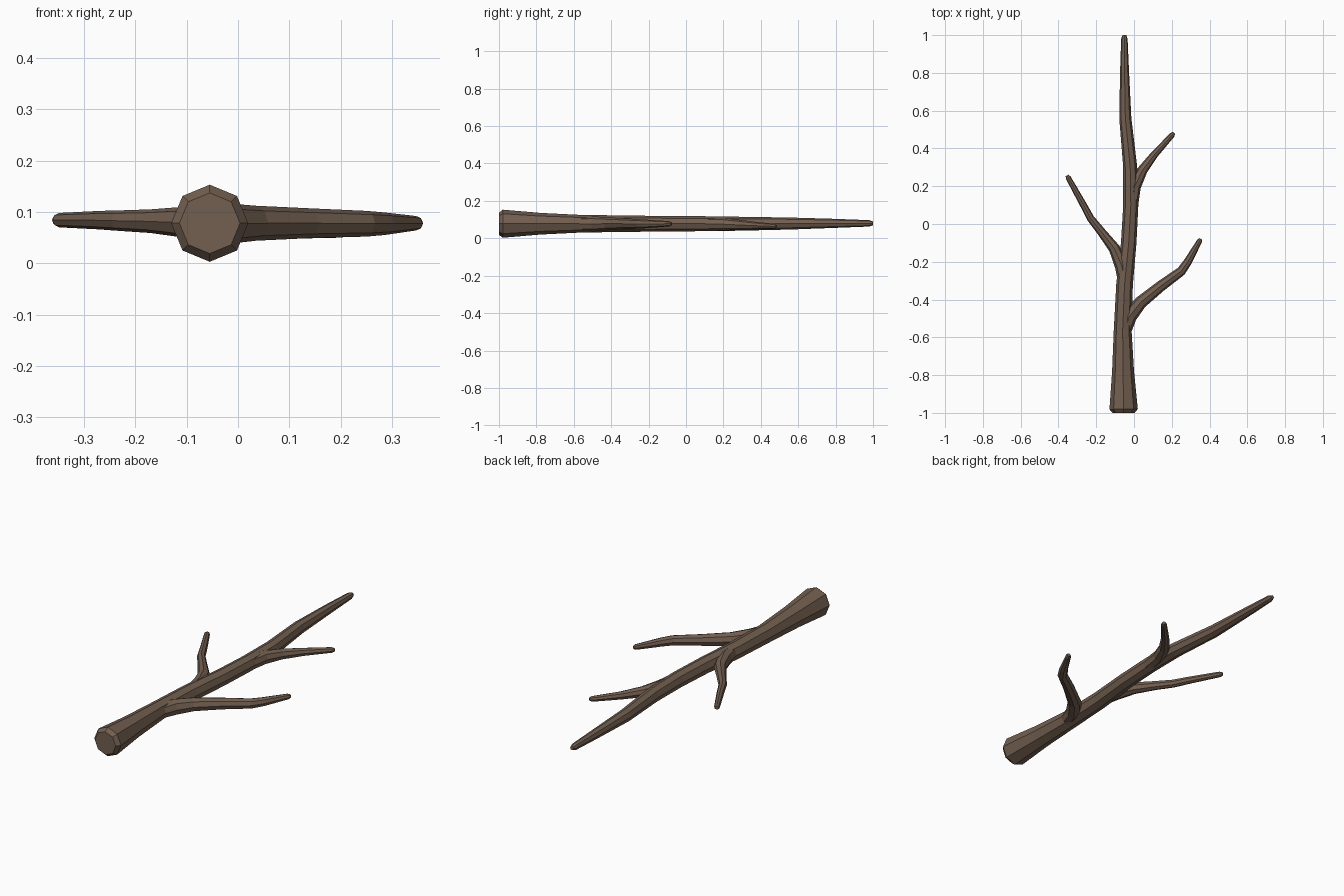
import bpy, bmesh, math
from mathutils import Vector

if "Cube" in bpy.data.objects:
    bpy.data.objects.remove(bpy.data.objects["Cube"])

bark = bpy.data.materials.new("bark")
bark.diffuse_color = (0.17, 0.115, 0.08, 1)
bark.use_nodes = True
bark.node_tree.nodes["Principled BSDF"].inputs["Base Color"].default_value = bark.diffuse_color


def limb(name, stations, sides=8):
    """Faceted tube through (x, y, z, radius) stations with closed ends."""
    bm = bmesh.new()
    pts = [Vector(s[:3]) for s in stations]
    rings = []
    for i, p in enumerate(pts):
        a, b = pts[max(i - 1, 0)], pts[min(i + 1, len(pts) - 1)]
        t = (b - a).normalized()
        side = t.cross(Vector((0, 0, 1))).normalized()
        up = side.cross(t)
        r = stations[i][3]
        rings.append([bm.verts.new(p + r * (math.cos(k * math.tau / sides) * side
                                            + math.sin(k * math.tau / sides) * up))
                      for k in range(sides)])
    for lo, hi in zip(rings, rings[1:]):
        for k in range(sides):
            n = (k + 1) % sides
            bm.faces.new((lo[k], lo[n], hi[n], hi[k]))
    bm.faces.new(rings[0])
    bm.faces.new(rings[-1])
    bmesh.ops.recalc_face_normals(bm, faces=bm.faces)
    me = bpy.data.meshes.new(name)
    bm.to_mesh(me)
    bm.free()
    me.materials.append(bark)
    ob = bpy.data.objects.new(name, me)
    bpy.context.collection.objects.link(ob)
    return ob


# Main stem, thick cut end at the front tapering to the back
stem = limb("main_stem", [
    (-0.055, -1.0, 0.078, 0.059), (-0.055, -0.98, 0.078, 0.075),
    (-0.058, -0.78, 0.078, 0.058), (-0.06, -0.56, 0.078, 0.047),
    (-0.05, -0.32, 0.078, 0.044), (-0.028, -0.10, 0.078, 0.041),
    (-0.017, 0.10, 0.078, 0.040), (-0.020, 0.30, 0.078, 0.037),
    (-0.046, 0.56, 0.079, 0.032), (-0.050, 0.80, 0.080, 0.024),
    (-0.051, 0.98, 0.080, 0.017), (-0.051, 1.0, 0.080, 0.010)])

# Side twigs, each leaving the stem along its grain and bending outward
twigs = [
    limb("lower_right_twig", [
        (-0.055, -0.58, 0.077, 0.036), (-0.025, -0.49, 0.077, 0.040),
        (0.035, -0.415, 0.078, 0.034), (0.14, -0.33, 0.078, 0.029),
        (0.25, -0.25, 0.077, 0.025), (0.285, -0.20, 0.077, 0.022),
        (0.347, -0.09, 0.078, 0.014), (0.353, -0.078, 0.078, 0.008)]),
    limb("middle_left_twig", [
        (-0.045, -0.32, 0.079, 0.036), (-0.065, -0.22, 0.079, 0.037),
        (-0.105, -0.128, 0.080, 0.030), (-0.17, -0.045, 0.082, 0.023),
        (-0.23, 0.03, 0.083, 0.020), (-0.27, 0.105, 0.084, 0.018),
        (-0.348, 0.245, 0.084, 0.014), (-0.355, 0.257, 0.084, 0.008)]),
    limb("upper_right_twig", [
        (-0.012, 0.10, 0.077, 0.034), (0.003, 0.20, 0.076, 0.034),
        (0.045, 0.285, 0.072, 0.027), (0.11, 0.37, 0.068, 0.020),
        (0.203, 0.472, 0.064, 0.014), (0.212, 0.482, 0.064, 0.008)]),
]

# Weld the twigs into the stem
for twig in twigs:
    mod = stem.modifiers.new("join_" + twig.name, 'BOOLEAN')
    mod.operation = 'UNION'
    mod.solver = 'EXACT'
    mod.object = twig
bpy.context.view_layer.update()
dg = bpy.context.evaluated_depsgraph_get()
joined = bpy.data.meshes.new_from_object(stem.evaluated_get(dg))
stem.modifiers.clear()
stem.data = joined
stem.name = "tree_branch"
for twig in twigs:
    bpy.data.objects.remove(twig)
